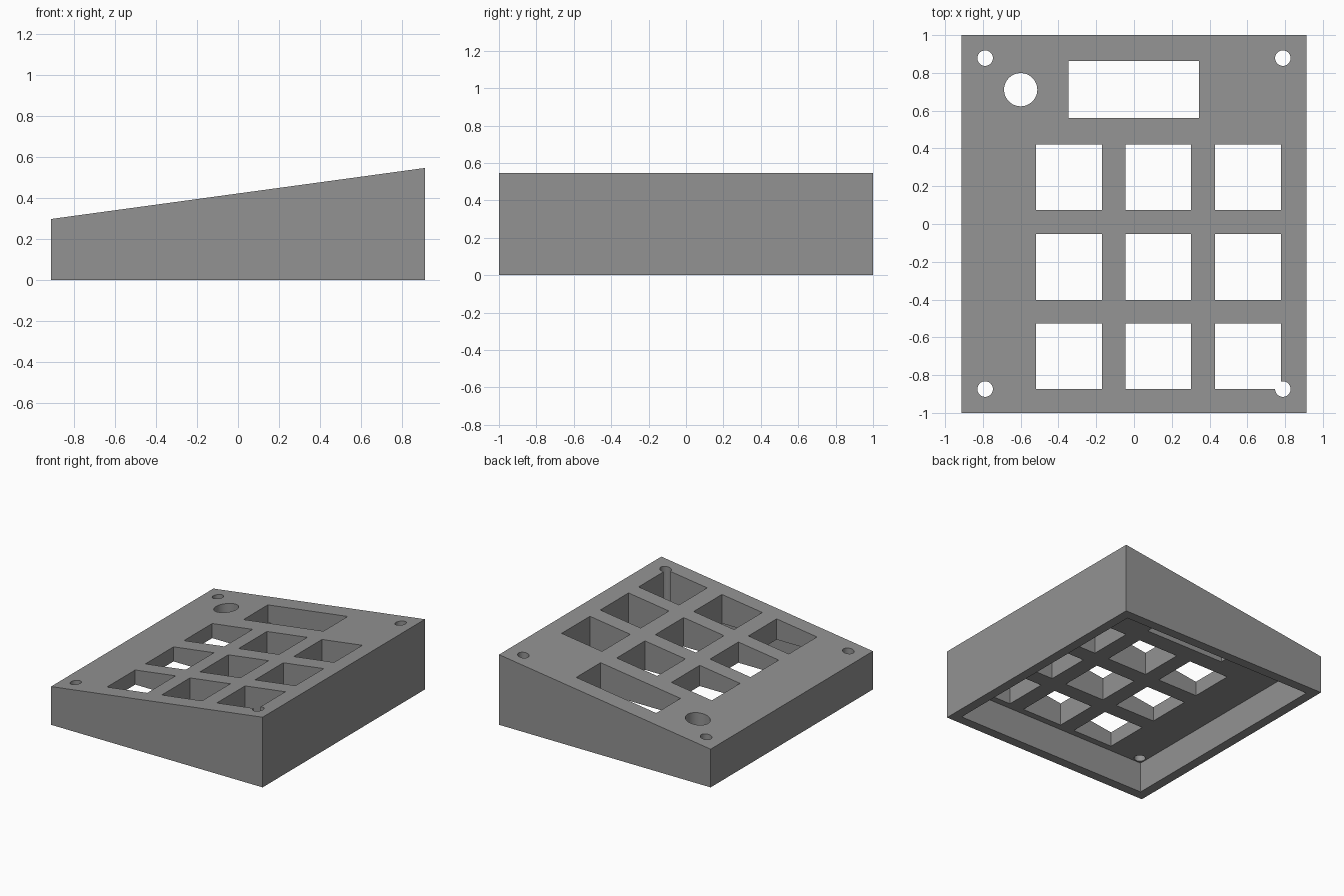
import bpy, bmesh

if "Cube" in bpy.data.objects:
    bpy.data.objects.remove(bpy.data.objects["Cube"])

X, Y = 0.9125, 1.0            # half width and half depth
Z_LOW, Z_HIGH = 0.298, 0.547  # left and right heights of the sloped top
WALL, CEILING = 0.075, 0.238

grey = bpy.data.materials.new("grey plastic")
grey.diffuse_color = (0.29, 0.29, 0.29, 1)
grey.use_nodes = True
grey.node_tree.nodes["Principled BSDF"].inputs["Base Color"].default_value = grey.diffuse_color


def new_object(name, bm):
    bmesh.ops.recalc_face_normals(bm, faces=bm.faces[:])
    mesh = bpy.data.meshes.new(name)
    bm.to_mesh(mesh)
    bm.free()
    mesh.materials.append(grey)
    obj = bpy.data.objects.new(name, mesh)
    bpy.context.collection.objects.link(obj)
    return obj


def box(name, x0, x1, y0, y1, z0, z1):
    bm = bmesh.new()
    bmesh.ops.create_cube(bm, size=1)
    for v in bm.verts:
        v.co.x = x1 if v.co.x > 0 else x0
        v.co.y = y1 if v.co.y > 0 else y0
        v.co.z = z1 if v.co.z > 0 else z0
    return new_object(name, bm)


def cylinder(name, x, y, r):
    bm = bmesh.new()
    bmesh.ops.create_cone(bm, cap_ends=True, segments=48, radius1=r, radius2=r, depth=1)
    bmesh.ops.translate(bm, verts=bm.verts[:], vec=(x, y, 0.6))
    return new_object(name, bm)


# Wedge-shaped housing
case = box("keypad_case", -X, X, -Y, Y, 0, 1)
for v in case.data.vertices:
    if v.co.z > 0.5:
        v.co.z = Z_HIGH if v.co.x > 0 else Z_LOW

# Open cavity underneath with a flat ceiling
cutters = [box("cavity_cutter", -X + WALL, X - WALL, -Y + WALL, Y - WALL, -0.2, CEILING)]

# Display window
cutters.append(box("display_cutter", -0.346, 0.343, 0.562, 0.862, 0.1, 1))

# Three by three grid of key openings
KEY = 0.174
for cx in (-0.344, 0.128, 0.603):
    for cy in (0.248, -0.228, -0.70):
        cutters.append(box("key_cutter", cx - KEY, cx + KEY, cy - KEY, cy + KEY, 0.1, 1))

# Corner screw holes and the knob hole
for sx in (-0.788, 0.788):
    for sy in (0.878, -0.874):
        cutters.append(cylinder("screw_cutter", sx, sy, 0.041))
cutters.append(cylinder("knob_cutter", -0.6, 0.711, 0.088))

# Cut every opening, then discard the helpers
bpy.context.view_layer.objects.active = case
for cutter in cutters:
    cutter.hide_render = True
    mod = case.modifiers.new("cut", 'BOOLEAN')
    mod.operation = 'DIFFERENCE'
    mod.solver = 'EXACT'
    mod.object = cutter
    bpy.ops.object.modifier_apply(modifier=mod.name)
    bpy.data.objects.remove(cutter)

# Smooth round holes, crisp edges elsewhere
bpy.ops.object.select_all(action='DESELECT')
case.select_set(True)
bpy.ops.object.shade_smooth_by_angle(angle=0.5)
